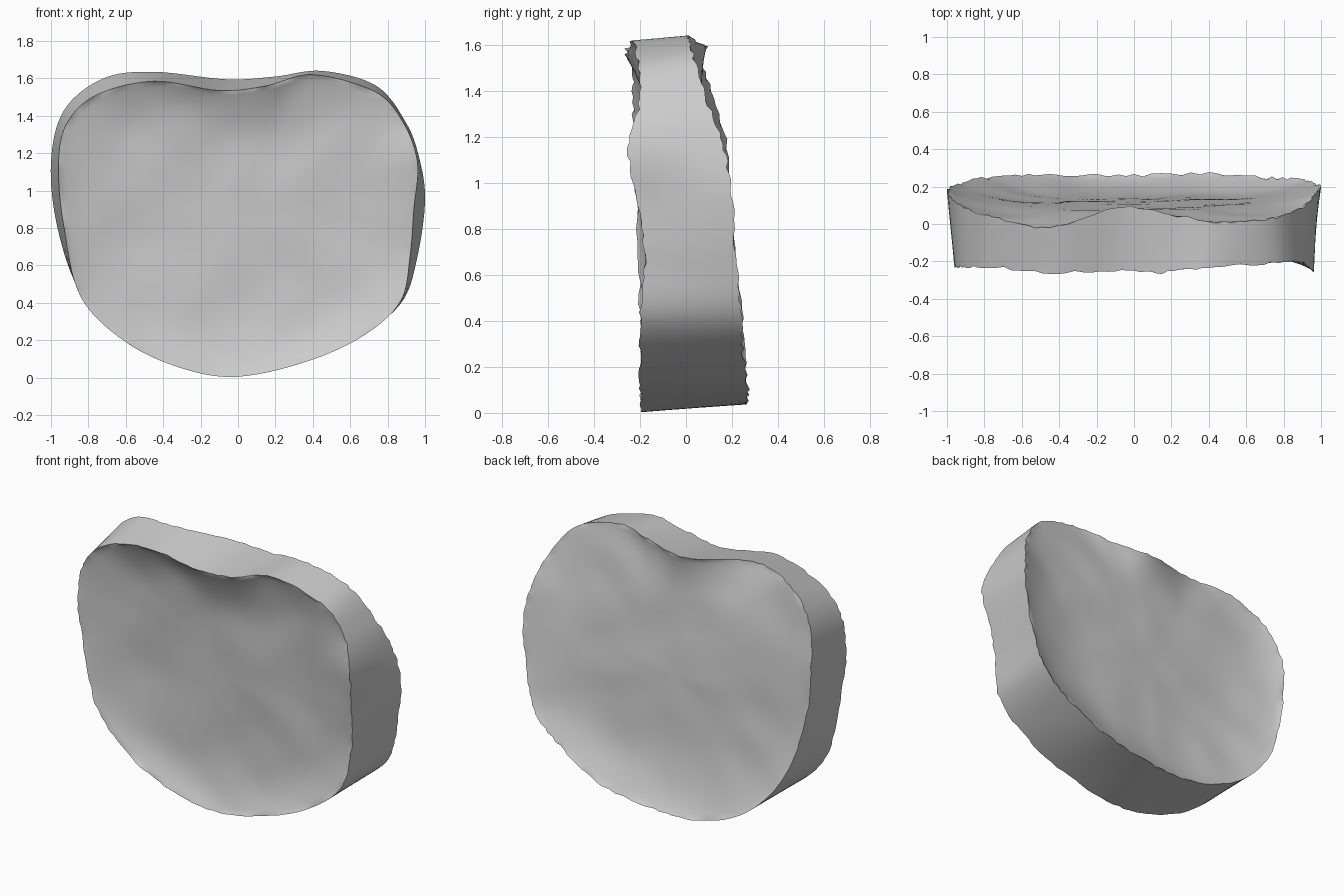
import bpy, bmesh, random
from mathutils import Vector, noise

if "Cube" in bpy.data.objects:
    bpy.data.objects.remove(bpy.data.objects["Cube"])

random.seed(4)
STEPS = 8
RINGS = [1.0, 0.985, 0.96, 0.93, 0.88, 0.82, 0.75, 0.67, 0.57, 0.46, 0.34, 0.22, 0.1]

# Matching rim stations (x, y, z), from the bottom up the right side and round
front_rim = [(0, -.19, .005), (.38, -.20, .09), (.68, -.20, .23), (.87, -.20, .41),
             (.92, -.18, .65), (.94, -.21, .90), (.96, -.25, 1.15), (.88, -.20, 1.37),
             (.73, -.21, 1.53), (.40, -.23, 1.62), (.15, -.26, 1.56), (-.10, -.25, 1.535),
             (-.45, -.26, 1.585), (-.76, -.23, 1.51), (-.92, -.23, 1.35), (-.96, -.23, 1.12),
             (-.93, -.21, .80), (-.84, -.20, .43), (-.60, -.20, .19), (-.30, -.20, .05)]
back_rim = [(0, .26, .04), (.40, .27, .10), (.68, .25, .24), (.88, .24, .41),
            (.96, .22, .65), (1.0, .20, .95), (.97, .16, 1.17), (.90, .09, 1.36),
            (.74, .03, 1.56), (.45, .01, 1.64), (.20, .05, 1.61), (-.06, .09, 1.595),
            (-.45, -.02, 1.635), (-.72, .03, 1.60), (-.93, .10, 1.43), (-1.0, .18, 1.15),
            (-.965, .20, .80), (-.84, .24, .45), (-.60, .26, .19), (-.30, .26, .06)]


def smooth_loop(points):
    """Closed Catmull-Rom curve through the stations."""
    pts = [Vector(p) for p in points]
    n, out = len(pts), []
    for i in range(n):
        a, b, c, d = (pts[(i + k) % n] for k in (-1, 0, 1, 2))
        for j in range(STEPS):
            t = j / STEPS
            out.append(0.5 * (2 * b + (c - a) * t + (2 * a - 5 * b + 4 * c - d) * t * t
                              + (3 * b - a - 3 * c + d) * t ** 3))
    return out


def bridge(bm, a, b):
    n = len(a)
    for i in range(n):
        bm.faces.new((a[i], a[(i + 1) % n], b[(i + 1) % n], b[i]))


def dished_face(bm, loop, floor):
    """Concentric rings from a ragged rim into a leaning, lumpy dish floor."""
    centre = Vector((0, 0, 0.85))
    rows = []
    for s in RINGS:
        row = []
        for p in loop:
            q = centre.lerp(p, s)
            depth = floor(q.z)
            q.y = depth + (p.y - depth) * s ** 5
            lump = noise.noise(Vector((q.x * 3.5, depth * 20, q.z * 3.5)))
            q.y += 0.016 * (1 - s ** 8) * lump
            if s == 1.0:
                q.y += random.uniform(-.008, .008)
            row.append(bm.verts.new(q))
        if rows:
            bridge(bm, rows[-1], row)
        rows.append(row)
    last = rows[-1]
    tip = bm.verts.new((0, sum(v.co.y for v in last) / len(last), 0.85))
    for i in range(len(last)):
        bm.faces.new((last[i], last[(i + 1) % len(last)], tip))
    return rows[0]


# Kidney-shaped slab: two dished faces joined by an edge band
bm = bmesh.new()
front = smooth_loop(front_rim)
back = smooth_loop(back_rim)
previous = dished_face(bm, front, lambda z: -.10 - .04 * z)
last = dished_face(bm, back, lambda z: .15 - .045 * z * z)
for t in (.2, .4, .6, .8):
    row = [bm.verts.new(f.lerp(b, t)) for f, b in zip(front, back)]
    bridge(bm, previous, row)
    previous = row
bridge(bm, previous, last)
bmesh.ops.recalc_face_normals(bm, faces=bm.faces)

mesh = bpy.data.meshes.new("slab")
bm.to_mesh(mesh)
bm.free()
slab = bpy.data.objects.new("slab", mesh)
bpy.context.collection.objects.link(slab)
bpy.context.view_layer.objects.active = slab
slab.select_set(True)
bpy.ops.object.shade_smooth_by_angle(angle=0.8)
